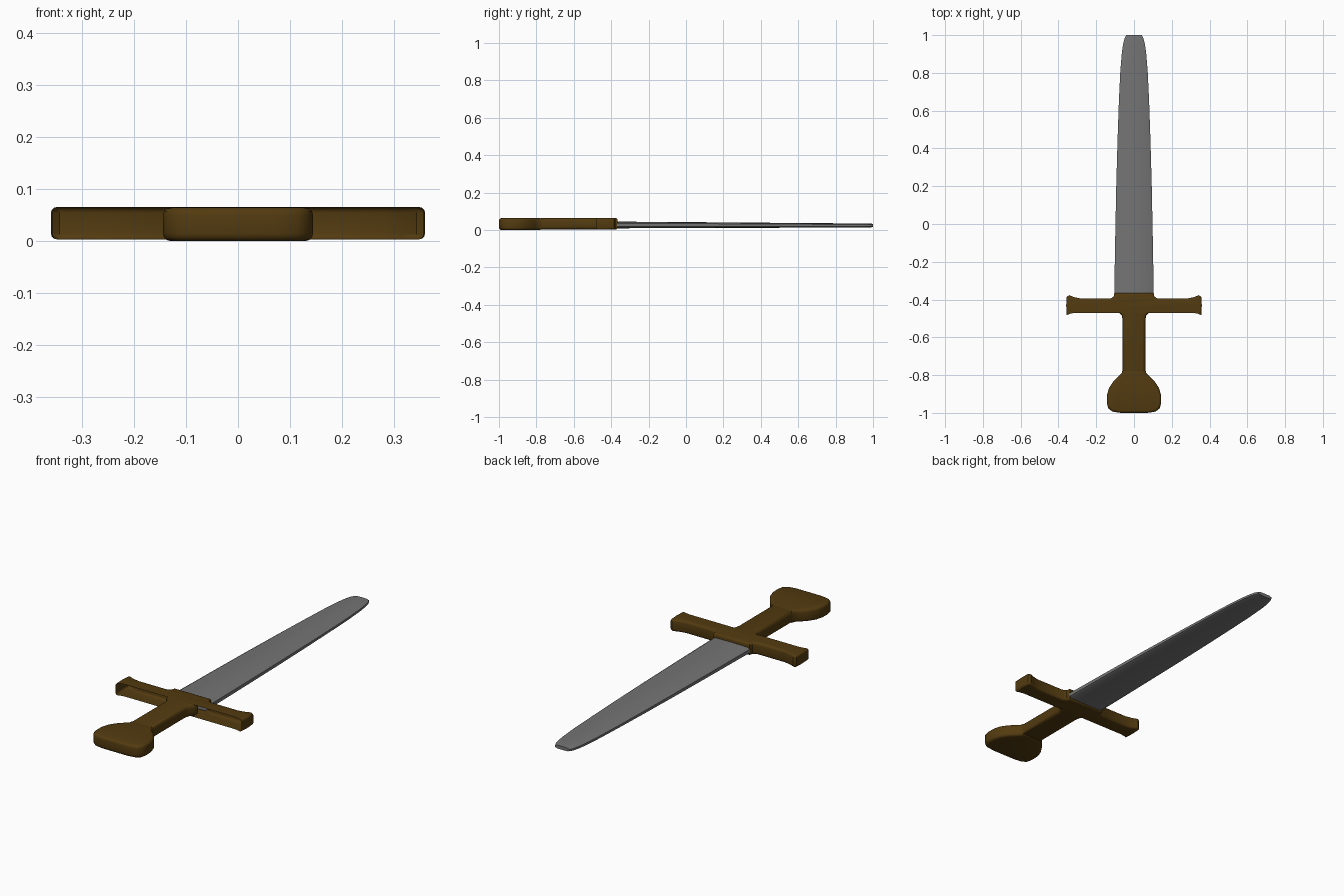
import bpy, bmesh

if "Cube" in bpy.data.objects:
    bpy.data.objects.remove(bpy.data.objects["Cube"])


def material(name, rgb):
    m = bpy.data.materials.new(name)
    m.diffuse_color = (*rgb, 1)
    m.use_nodes = True
    m.node_tree.nodes["Principled BSDF"].inputs["Base Color"].default_value = m.diffuse_color
    return m


BROWN = material("dark brown", (0.085, 0.043, 0.005))
STEEL = material("steel grey", (0.175, 0.175, 0.175))


def finish(name, bm, mat):
    me = bpy.data.meshes.new(name)
    bm.to_mesh(me)
    bm.free()
    ob = bpy.data.objects.new(name, me)
    bpy.context.collection.objects.link(ob)
    me.materials.append(mat)
    bpy.ops.object.select_all(action='DESELECT')
    ob.select_set(True)
    bpy.context.view_layer.objects.active = ob
    bpy.ops.object.shade_smooth_by_angle(angle=0.7)
    return ob


def plate(name, half, z0, z1, bevel, is_open=None):
    """Extrude a mirrored half outline (right side, listed upward) and round its rims."""
    outline = half + [(-x, y) for x, y in reversed(half)]
    bm = bmesh.new()
    low = [bm.verts.new((x, y, z0)) for x, y in outline]
    top = [bm.verts.new((x, y, z1)) for x, y in outline]
    n = len(outline)
    bm.faces.new(top)
    bm.faces.new(low[::-1])
    for i in range(n):
        j = (i + 1) % n
        bm.faces.new((low[i], low[j], top[j], top[i]))
    bm.normal_update()
    if is_open:
        gone = [f for f in bm.faces if is_open(f)]
        bmesh.ops.delete(bm, geom=gone, context='FACES')
    rims = [e for e in bm.edges if not e.is_boundary
            and abs(e.verts[0].co.z - e.verts[1].co.z) < 1e-6]
    bmesh.ops.bevel(bm, geom=rims, offset=bevel, segments=3, profile=0.5,
                    affect='EDGES', clamp_overlap=True)
    return finish(name, bm, BROWN)


# Pommel: flattened bulb
plate("pommel", [(0.07, -1.0), (0.115, -0.993), (0.137, -0.975), (0.144, -0.945),
                 (0.143, -0.905), (0.132, -0.868), (0.108, -0.832),
                 (0.082, -0.806), (0.065, -0.79), (0.06, -0.77)],
      0.0, 0.064, 0.014)

# Grip: rounded bar flaring into the guard
plate("grip", [(0.061, -0.79), (0.06, -0.51), (0.065, -0.485),
               (0.08, -0.47), (0.082, -0.44)],
      0.003, 0.064, 0.016)

# Crossguard: hollow shell, open towards the grip, with flared ends
plate("crossguard", [(0.08, -0.47), (0.31, -0.47), (0.335, -0.474), (0.356, -0.482),
                     (0.359, -0.43), (0.356, -0.385), (0.343, -0.377),
                     (0.315, -0.388), (0.28, -0.395), (0.125, -0.395),
                     (0.108, -0.385), (0.104, -0.366)],
      0.003, 0.065, 0.011, is_open=lambda f: f.normal.y < -0.7)

# Blade: tapering loft with chamfered edges; rows are y, half width, half thickness
rows = [(-0.40, 0.105, 0.018), (-0.1, 0.100, 0.0165), (0.2, 0.094, 0.015),
        (0.45, 0.087, 0.0135), (0.65, 0.080, 0.012), (0.80, 0.073, 0.0115),
        (0.90, 0.065, 0.011), (0.95, 0.058, 0.0105), (0.98, 0.051, 0.010),
        (1.0, 0.041, 0.009)]
bm = bmesh.new()
rings = []
for y, w, t in rows:
    zc = 0.0275 - 0.003 * (y + 0.4) / 1.4
    c = w - 0.012
    pts = [(-w, -0.5 * t), (-c, -0.9 * t), (0, -t), (c, -0.9 * t), (w, -0.5 * t),
           (w, 0.5 * t), (c, 0.9 * t), (0, t), (-c, 0.9 * t), (-w, 0.5 * t)]
    rings.append([bm.verts.new((x, y, zc + z)) for x, z in pts])
for a, b in zip(rings, rings[1:]):
    for i in range(10):
        j = (i + 1) % 10
        bm.faces.new((a[i], a[j], b[j], b[i]))
bm.faces.new(rings[0])
bm.faces.new(rings[-1])
bmesh.ops.recalc_face_normals(bm, faces=bm.faces[:])
finish("blade", bm, STEEL)
